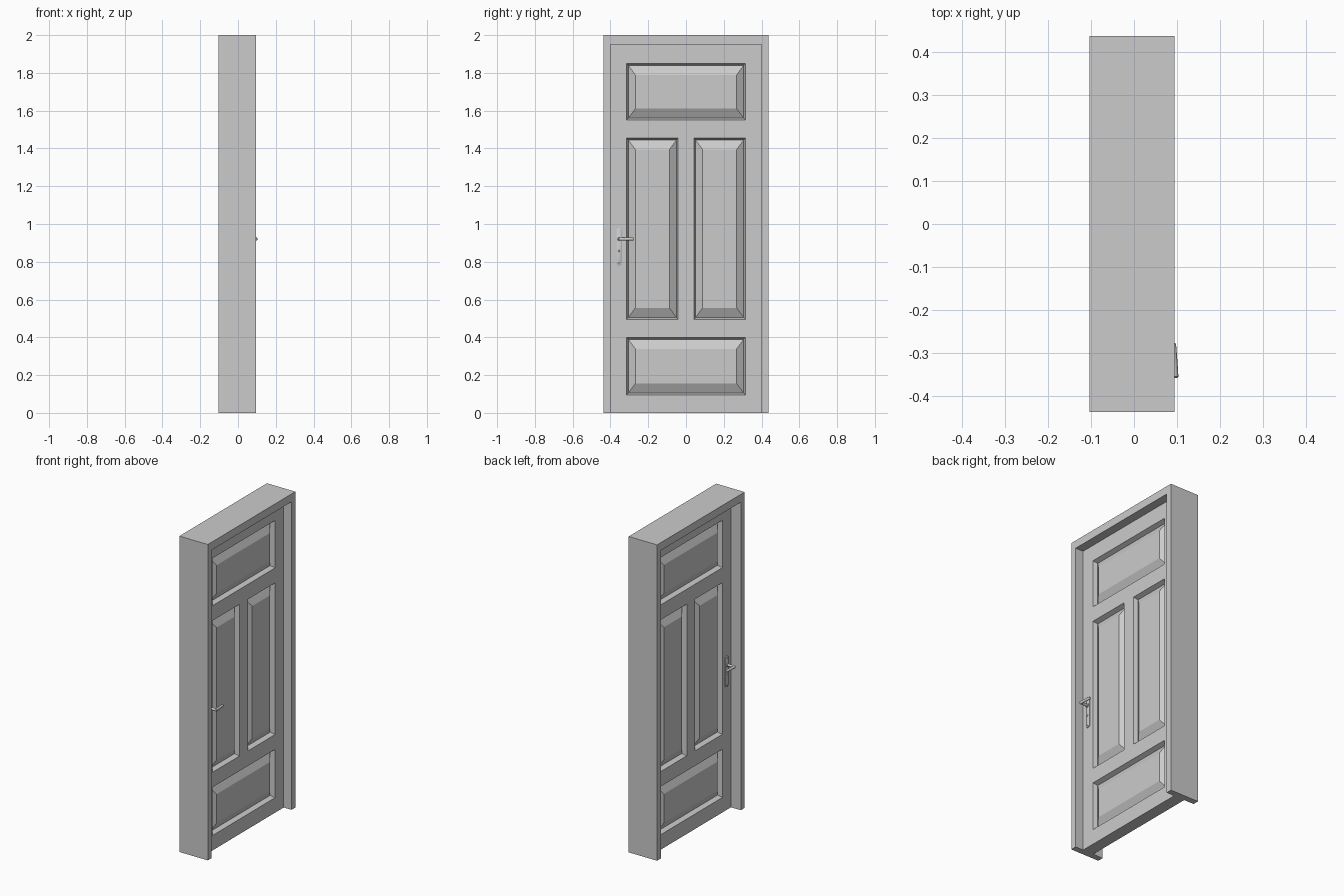
import bpy, bmesh, math

if "Cube" in bpy.data.objects:
    bpy.data.objects.remove(bpy.data.objects["Cube"])

CX = -0.0045      # middle of the frame depth
DX = 0.0025       # middle of the door leaf
T = 0.0375        # half thickness of the leaf


def finish(name, bm, x=0.0, mirror=False, smooth=False):
    bmesh.ops.recalc_face_normals(bm, faces=bm.faces)
    me = bpy.data.meshes.new(name)
    bm.to_mesh(me)
    bm.free()
    ob = bpy.data.objects.new(name, me)
    bpy.context.collection.objects.link(ob)
    ob.location.x = x
    if smooth:
        bpy.context.view_layer.objects.active = ob
        ob.select_set(True)
        bpy.ops.object.shade_smooth_by_angle(angle=math.radians(40))
        ob.select_set(False)
    if mirror:
        m = ob.modifiers.new("both_sides", 'MIRROR')
        m.use_axis[0] = True
        m.merge_threshold = 0.0001
    return ob


def loft(bm, rings, cap_start=True):
    rows = [[bm.verts.new(p) for p in r] for r in rings]
    n = len(rows[0])
    for a, b in zip(rows, rows[1:]):
        for i in range(n):
            bm.faces.new((a[i], a[(i + 1) % n], b[(i + 1) % n], b[i]))
    bm.faces.new(rows[-1])
    if cap_start:
        bm.faces.new(rows[0])


def disc(x, y, z, r, n=16):
    return [(x, y + r * math.cos(2 * math.pi * i / n), z + r * math.sin(2 * math.pi * i / n))
            for i in range(n)]


def stadium(x, y, z0, z1, r, n=10):
    top = [(x, y + r * math.cos(math.pi * i / n), z1 - r + r * math.sin(math.pi * i / n))
           for i in range(n + 1)]
    low = [(x, y - r * math.cos(math.pi * i / n), z0 + r - r * math.sin(math.pi * i / n))
           for i in range(n + 1)]
    return top + low


# Door frame: U-shaped outline open at the floor
bm = bmesh.new()
outline = [(-.438, 0), (-.438, 2), (.438, 2), (.438, 0), (.4, 0), (.4, 1.95), (-.4, 1.95), (-.4, 0)]
loft(bm, [[(s * 0.0995, y, z) for y, z in outline] for s in (-1, 1)])
finish("door_frame", bm, CX)

# Door leaf: grid of stiles and rails, panels sunk then raised
ys = [-.4, -.314, -.042, .042, .314, .4]
zs = [0, .095, .4, .495, 1.455, 1.55, 1.85, 1.95]
bm = bmesh.new()
g = [[bm.verts.new((T, y, z)) for z in zs] for y in ys]
cell = {(i, j): bm.faces.new((g[i][j], g[i + 1][j], g[i + 1][j + 1], g[i][j + 1]))
        for i in range(5) for j in range(7)}
rim = [e for e in bm.edges if e.is_boundary]
panels = [cell[1, 3], cell[3, 3]]
for j in (1, 5):
    panels += bmesh.ops.dissolve_faces(bm, faces=[cell[i, j] for i in (1, 2, 3)])['region']


def step(face, dy, dz, dx):
    f = bmesh.ops.extrude_discrete_faces(bm, faces=[face])['faces'][0]
    y = [v.co.y for v in f.verts]
    z = [v.co.z for v in f.verts]
    cy, cz = (min(y) + max(y)) / 2, (min(z) + max(z)) / 2
    sy, sz = 1 - 2 * dy / (max(y) - min(y)), 1 - 2 * dz / (max(z) - min(z))
    for v in f.verts:
        v.co = (v.co.x + dx, cy + (v.co.y - cy) * sy, cz + (v.co.z - cz) * sz)
    return f


for p in panels:
    p = step(p, .009, .011, -.028)
    step(p, .037, .05, .026)
ext = bmesh.ops.extrude_edge_only(bm, edges=rim)['geom']
for v in ext:
    if isinstance(v, bmesh.types.BMVert):
        v.co.x = 0
bmesh.ops.dissolve_limit(bm, angle_limit=0.01, verts=bm.verts, edges=bm.edges)
finish("door_leaf", bm, DX, mirror=True)

# Handle backplate with a softened rim
HY, HZ = -.355, .921
bm = bmesh.new()
loft(bm, [stadium(T, HY, .779, .979, .015), stadium(T + .004, HY, .779, .979, .015),
          stadium(T + .006, HY, .782, .976, .012)])
finish("handle_plate", bm, DX, mirror=True, smooth=True)

# Neck and tapering lever
bm = bmesh.new()
loft(bm, [disc(T + .005, HY, HZ, .012), disc(T + .010, HY, HZ, .012),
          disc(T + .012, HY, HZ, .008), disc(T + .055, HY, HZ, .008)])
finish("handle_neck", bm, DX, mirror=True, smooth=True)

bm = bmesh.new()
rings = []
for y, x, rx, rz in [(-.359, .0930, .0055, .006), (-.356, .0930, .0080, .009), (-.345, .0925, .0080, .0095),
                     (-.31, .0905, .0075, .0085), (-.282, .0885, .0072, .0085), (-.277, .0883, .005, .006)]:
    rings.append([(x + rx * math.cos(a), y, HZ + rz * math.sin(a))
                  for a in [math.pi * k / 8 for k in range(16)]])
loft(bm, rings)
finish("handle_lever", bm, DX, mirror=True, smooth=True)

# Screws and keyhole cover
for name, z, r in [("upper_screw", .966, .004), ("lower_screw", .792, .004), ("keyhole_cover", .856, .006)]:
    bm = bmesh.new()
    loft(bm, [disc(T + .005, HY, z, r, 12), disc(T + .008, HY, z, r * .8, 12)])
    finish(name, bm, DX, mirror=True, smooth=True)
